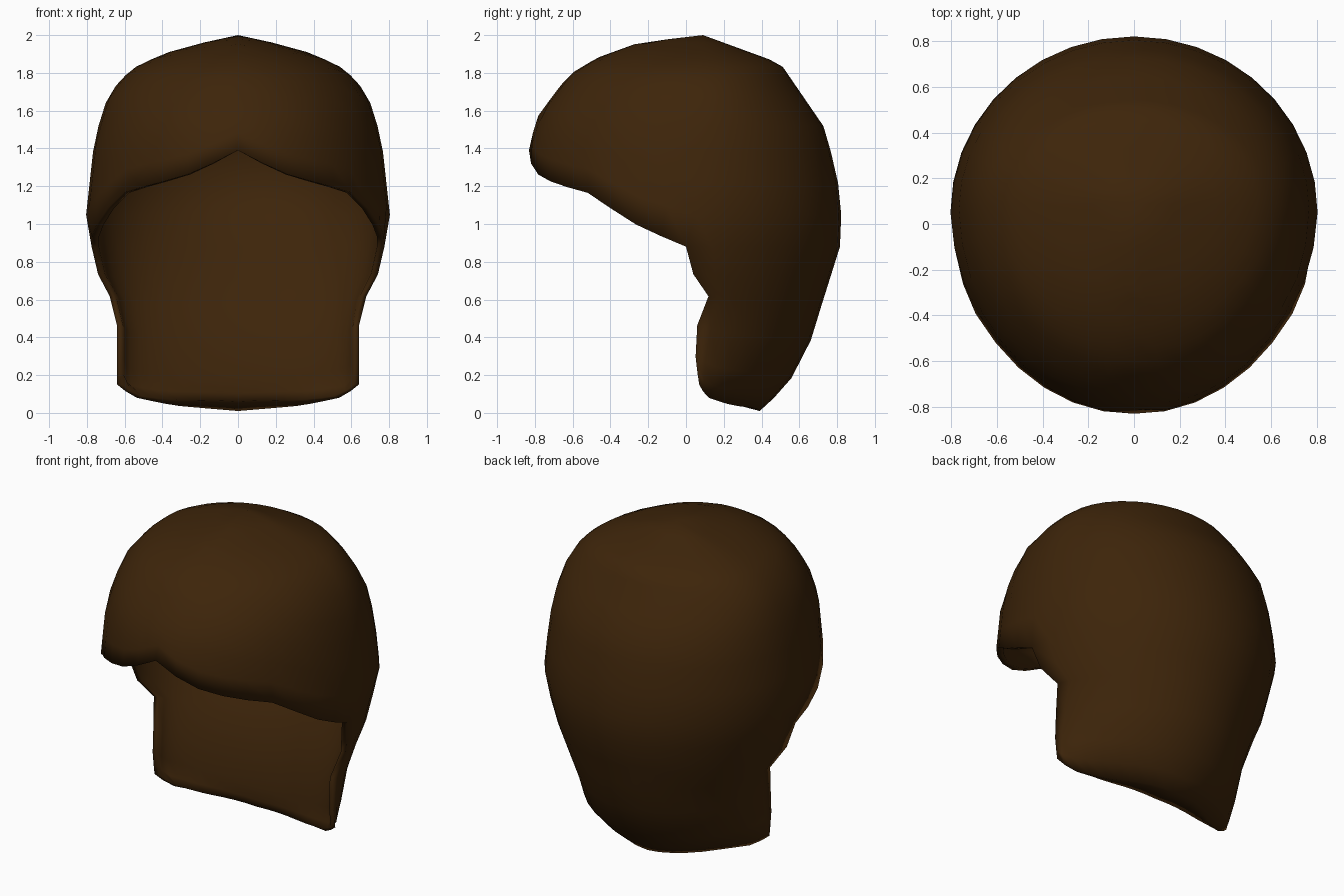
import bpy, bmesh
from math import sin, cos, pi, degrees

if "Cube" in bpy.data.objects:
    bpy.data.objects.remove(bpy.data.objects["Cube"])


def interp(table, v):
    """Piecewise linear lookup in a list of (key, value), keys ascending."""
    if v <= table[0][0]:
        return table[0][1]
    for (a, fa), (b, fb) in zip(table, table[1:]):
        if v <= b:
            return fa + (fb - fa) * (v - a) / (b - a)
    return table[-1][1]


# outline tables by height: half width, front y, back y, centre y, diagonal pinch
WIDTH = [(.01, .45), (.05, .5), (.08, .57), (.15, .64), (.46, .64), (.6, .67), (.73, .74), (.88, .775),
         (1.04, .805), (1.45, .76), (1.69, .685), (1.82, .565), (1.9, .4), (1.95, .23), (2, 0)]
FRONT = [(1.16, -.84), (1.42, -.83), (1.58, -.78), (1.79, -.62), (1.88, -.47), (1.96, -.25), (2, .09)]
BACK = [(.01, .39), (.12, .51), (.28, .63), (.45, .68), (.88, .815), (1.13, .825), (1.5, .74), (1.85, .5), (2, .09)]
CENTRE = [(.01, .08), (.15, .07), (.28, .05), (.47, .06), (.62, .12), (.73, .04), (.88, 0), (1.04, .05), (2, .09)]
PINCH = [(.01, 2.2), (.08, 2), (.2, 1.5), (.5, 1.15), (.9, 1)]
# back wall of the hollow: the nape is nearly solid, the cap is thin
HOLLOW = [(.01, .2), (.15, .19), (.45, .26), (.65, .36), (.88, .55), (1.1, .71), (1.3, .76)]
# lower edges by angle from the front: hairline, then nape
HAIRLINE = [(0, 1.39), (10, 1.32), (22, 1.25), (50, 1.165), (60, 1.08), (72, .98), (90, .88)]
NAPE = [(90, .15), (110, .08), (135, .04), (180, .01)]

COLS = 36
UPPER = [.035, .08, .115, .15, .19, .24, .32, .43, .55, .7, .85, 1]
LOWER = [.2, .36, .57, .8, .92, 1]


def outer_point(theta, z):
    c = cos(theta)
    mid = interp(CENTRE, z)
    end = interp(FRONT if c > 0 else BACK, z)
    return (interp(WIDTH, z) * sin(theta), mid + (end - mid) * abs(c) ** interp(PINCH, z), z)


def inner_point(theta, z):
    c = cos(theta)
    mid = interp(CENTRE, z)
    end = interp(FRONT, z) * .95 if c > 0 else min(interp(HOLLOW, z), interp(BACK, z) - .05)
    drop = .05 * max(0, z - 1.4) / .6
    lift = .05 * abs(c) * max(0, .15 - z) / .14
    return ((interp(WIDTH, z) * .95) * sin(theta), mid + (end - mid) * abs(c), z - drop + lift)


bm = bmesh.new()
inner = {}


def add_pair(theta, z):
    v = bm.verts.new(outer_point(theta, z))
    inner[v] = bm.verts.new(inner_point(theta, z))
    return v


apex = bm.verts.new((0, .09, 2))
inner[apex] = bm.verts.new((0, .09, 1.95))
columns = []
for j in range(COLS):
    th = 2 * pi * j / COLS
    ang = min(degrees(th), 360 - degrees(th))
    level = interp(HAIRLINE, ang)
    heights = [2 - (2 - level) * f for f in UPPER]
    if ang > 89.9:
        heights += [level + (interp(NAPE, ang) - level) * f for f in LOWER]
    columns.append([add_pair(th, z) for z in heights])

# outer surface: crown fan and side quads; the face opening stays empty
outer = []
for j in range(COLS):
    a, b = columns[j], columns[(j + 1) % COLS]
    outer.append(bm.faces.new((apex, a[0], b[0])))
    for i in range(min(len(a), len(b)) - 1):
        outer.append(bm.faces.new((a[i], a[i + 1], b[i + 1], b[i])))

# rim between both surfaces, then the hollow
rim = [e for e in bm.edges if e.is_boundary]
for e in rim:
    a, b = e.verts
    bm.faces.new((a, b, inner[b], inner[a]))
for f in outer:
    bm.faces.new([inner[v] for v in reversed(f.verts)])
bmesh.ops.recalc_face_normals(bm, faces=bm.faces[:])
for f in bm.faces:
    f.smooth = True

mesh = bpy.data.meshes.new("hair_shell")
bm.to_mesh(mesh)
bm.free()
hair = bpy.data.objects.new("hair_shell", mesh)
bpy.context.collection.objects.link(hair)

mat = bpy.data.materials.new("dark_brown")
mat.diffuse_color = (.047, .018, .003, 1)
mat.use_nodes = True
mat.node_tree.nodes["Principled BSDF"].inputs["Base Color"].default_value = mat.diffuse_color
mesh.materials.append(mat)
